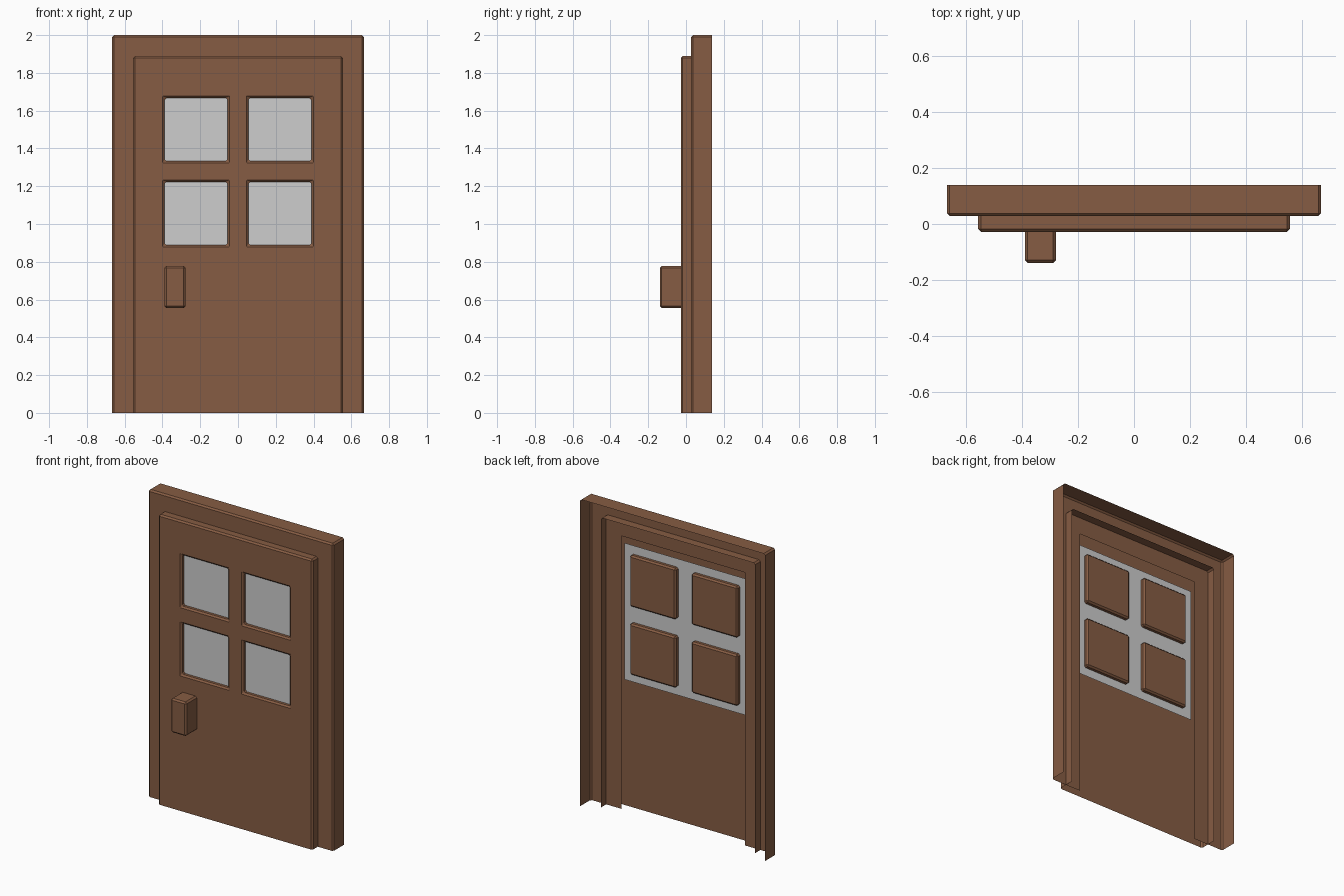
import bpy, bmesh

if "Cube" in bpy.data.objects:
    bpy.data.objects.remove(bpy.data.objects["Cube"])

U = 2 / 18            # the door is laid out on an 18-unit-high grid
BEVEL = 0.01


def linear(c):
    c /= 255
    return c / 12.92 if c <= 0.04045 else ((c + 0.055) / 1.055) ** 2.4


def material(name, rgb):
    m = bpy.data.materials.new(name)
    m.diffuse_color = (*[linear(c) for c in rgb], 1)
    m.use_nodes = True
    m.node_tree.nodes["Principled BSDF"].inputs["Base Color"].default_value = m.diffuse_color
    return m


brown = material("brown wood", (134, 92, 67))
grey = material("pale grey glass", (205, 205, 205))


def panel(name, mat, xs, zs, y, depth=0, holes=(), recesses=(), recess=0, floor=False):
    """Front sheet on an x/z grid (units), with a rim folded back and recessed cells."""
    bm = bmesh.new()
    v = [[bm.verts.new((x * U, y * U, z * U)) for x in xs] for z in zs]
    pockets = []
    for j in range(len(zs) - 1):
        for i in range(len(xs) - 1):
            if (i, j) in holes:
                continue
            f = bm.faces.new((v[j][i], v[j][i + 1], v[j + 1][i + 1], v[j + 1][i]))
            if (i, j) in recesses:
                pockets.append(f)
    # fold the outer rim backwards
    if depth:
        sides = [(0, xs[0] * U), (0, xs[-1] * U), (2, zs[-1] * U)]
        if floor:
            sides.append((2, zs[0] * U))
        rim = [e for e in bm.edges if e.is_boundary and
               any(all(abs(p.co[a] - c) < 1e-5 for p in e.verts) for a, c in sides)]
        out = bmesh.ops.extrude_edge_only(bm, edges=rim)["geom"]
        bmesh.ops.translate(bm, vec=(0, depth * U, 0),
                            verts=[g for g in out if isinstance(g, bmesh.types.BMVert)])
    # push the window pockets in
    if pockets:
        out = bmesh.ops.extrude_discrete_faces(bm, faces=pockets)["faces"]
        bmesh.ops.translate(bm, vec=(0, recess * U, 0),
                            verts=list({p for f in out for p in f.verts}))
    bmesh.ops.recalc_face_normals(bm, faces=bm.faces[:])
    # small chamfer on every sharp fold
    sharp = [e for e in bm.edges if len(e.link_faces) == 2 and abs(e.calc_face_angle(0)) > 1]
    if sharp:
        bmesh.ops.bevel(bm, geom=sharp, offset=BEVEL, offset_type='OFFSET',
                        segments=1, profile=0.5, affect='EDGES')
    bm.normal_update()
    if max(bm.faces, key=lambda f: f.calc_area()).normal.y > 0:
        bmesh.ops.reverse_faces(bm, faces=bm.faces[:])
    me = bpy.data.meshes.new(name)
    bm.to_mesh(me)
    bm.free()
    me.materials.append(mat)
    ob = bpy.data.objects.new(name, me)
    bpy.context.collection.objects.link(ob)
    return ob


# surrounding frame, open at the back and the bottom
panel("door_frame", brown, [-6, -4, 4, 6], [0, 16, 18], 0.25, depth=1, holes={(1, 0)})

# door leaf with four window pockets
panel("door_leaf", brown, [-5, -3.5, -0.5, 0.5, 3.5, 5], [0, 8, 11, 12, 15, 17], -0.25,
      depth=1, recesses={(1, 1), (3, 1), (1, 3), (3, 3)}, recess=0.5)

# glass sheet cutting through the pockets
panel("window_glass", grey, [-4, 4], [7.5, 15.5], 0)

# handle block
panel("door_handle", brown, [-3.5, -2.5], [5, 7], -1.25, depth=1, floor=True)
